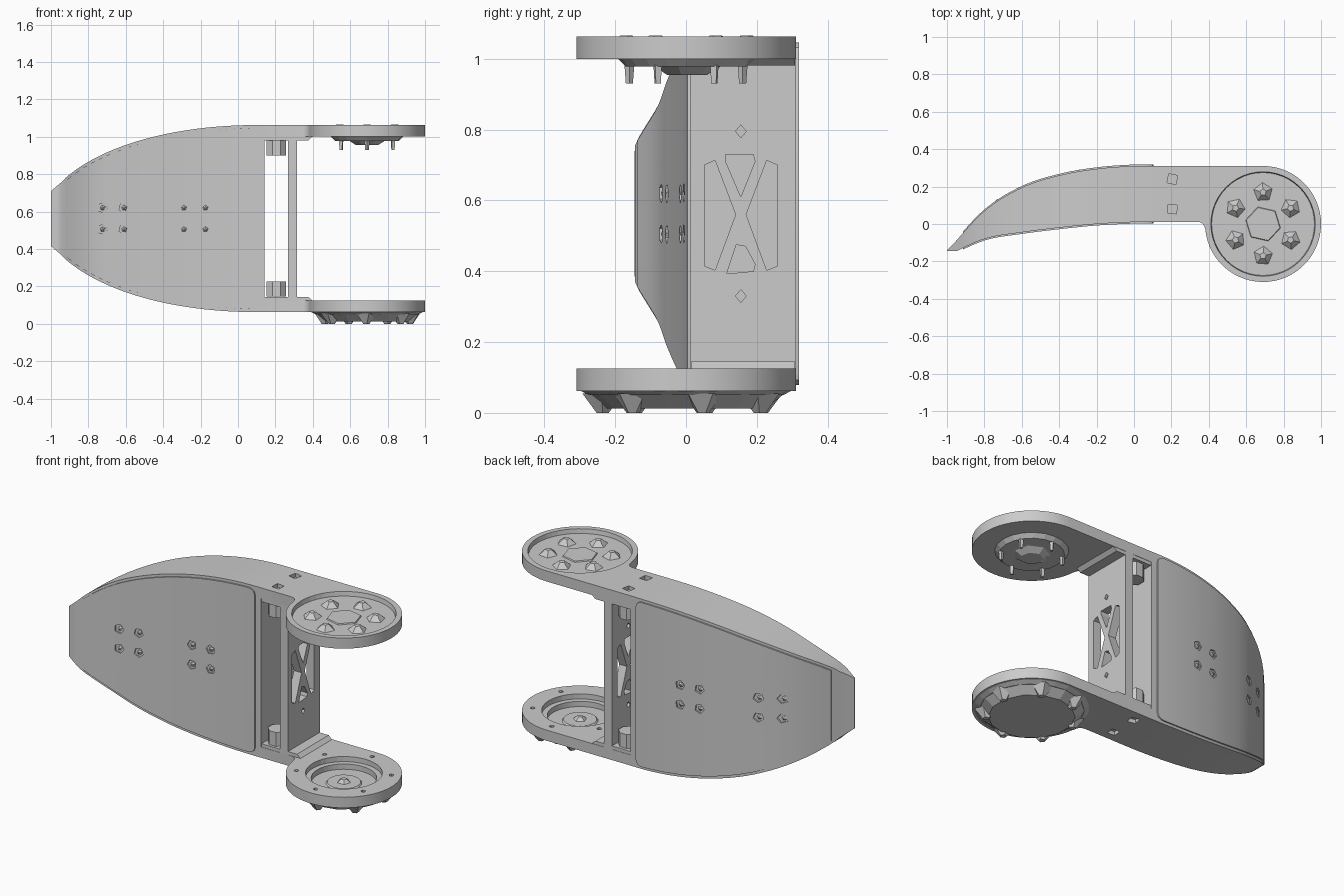
import bpy, bmesh, math
from mathutils import Matrix, Vector

old = bpy.data.objects.get("Cube")
if old:
    bpy.data.objects.remove(old, do_unlink=True)

grey = bpy.data.materials.new("light_grey")
grey.use_nodes = True
grey.diffuse_color = (0.6, 0.6, 0.6, 1)
grey.node_tree.nodes["Principled BSDF"].inputs["Base Color"].default_value = (0.6, 0.6, 0.6, 1)

MID, HUB = 0.5625, 0.69   # middle height, hub position on x


# ---- helpers ----
def finish(name, bm, angle=35):
    bmesh.ops.remove_doubles(bm, verts=bm.verts, dist=0.0002)
    bmesh.ops.recalc_face_normals(bm, faces=bm.faces)
    mesh = bpy.data.meshes.new(name)
    bm.to_mesh(mesh)
    bm.free()
    obj = bpy.data.objects.new(name, mesh)
    bpy.context.collection.objects.link(obj)
    mesh.materials.append(grey)
    smooth(obj, angle)
    return obj


def smooth(obj, angle):
    bpy.ops.object.select_all(action='DESELECT')
    obj.select_set(True)
    bpy.context.view_layer.objects.active = obj
    if angle:
        bpy.ops.object.shade_smooth_by_angle(angle=math.radians(angle))


def add_cone(bm, x, y, z0, z1, r0, r1, sides, turn=0.0):
    m = Matrix.Translation((x, y, (z0 + z1) / 2)) @ Matrix.Rotation(turn, 4, 'Z')
    bmesh.ops.create_cone(bm, cap_ends=True, segments=sides, radius1=r0, radius2=r1,
                          depth=z1 - z0, matrix=m)


def add_box(bm, x0, x1, y0, y1, z0, z1):
    m = Matrix.Translation(((x0 + x1) / 2, (y0 + y1) / 2, (z0 + z1) / 2))
    m = m @ Matrix.Diagonal((x1 - x0, y1 - y0, z1 - z0, 1))
    bmesh.ops.create_cube(bm, size=1, matrix=m)


def add_prism(bm, points, direction):
    face = bm.faces.new([bm.verts.new(p) for p in points])
    geo = bmesh.ops.extrude_face_region(bm, geom=[face])["geom"]
    verts = [g for g in geo if isinstance(g, bmesh.types.BMVert)]
    bmesh.ops.translate(bm, verts=verts, vec=Vector(direction))


def add_loft(bm, sections):
    rings = [[bm.verts.new(p) for p in s] for s in sections]
    for a, b in zip(rings, rings[1:]):
        for i in range(4):
            j = (i + 1) % 4
            bm.faces.new((a[i], a[j], b[j], b[i]))
    bm.faces.new(rings[0])
    bm.faces.new(rings[-1])


def carve(obj, cutter_bm, angle=35):
    cutter = finish("cutter", cutter_bm, 0)
    cutter.hide_render = True
    mod = obj.modifiers.new("cut", 'BOOLEAN')
    mod.operation, mod.solver, mod.object = 'DIFFERENCE', 'EXACT', cutter
    bpy.ops.object.select_all(action='DESELECT')
    bpy.context.view_layer.objects.active = obj
    obj.select_set(True)
    bpy.ops.object.modifier_apply(modifier=mod.name)
    bpy.data.objects.remove(cutter, do_unlink=True)
    smooth(obj, angle)


def around(count, radius, start=0.0):
    for i in range(count):
        a = start + math.tau * i / count
        yield HUB + radius * math.cos(a), radius * math.sin(a), a


# ---- shell outline ----
BACK = [-0.145, 0.07, 0.195, 0.26, 0.295, 0.31, 0.31]
FRONT = [-0.17, -0.08, -0.045, -0.02, 0.0, 0.01, 0.012]


def curve(table, x):
    t = (x + 1) / 0.2
    i = min(int(t), len(table) - 2)
    f = t - i
    p1, p2 = table[i], table[i + 1]
    p0 = table[i - 1] if i else 2 * p1 - p2
    p3 = table[min(i + 2, len(table) - 1)]
    return p1 + f / 2 * (p2 - p0 + f * (2 * p0 - 5 * p1 + 4 * p2 - p3
                                        + f * (3 * (p1 - p2) + p3 - p0)))


def front_y(x):
    return max(-0.145, curve(FRONT, x))


def back_y(x):
    return curve(BACK, x)


def half(x):
    if x < -0.92:
        return 0.147 + (x + 1) / 0.08 * 0.068
    return 0.5 * math.sqrt(1 - min(0, (x - 0.1) / 1.15) ** 2) - 0.015 * max(0, -x) ** 3


def section(x, y0, y1, h):
    return [(x, y0, MID - h), (x, y1, MID - h), (x, y1, MID + h), (x, y0, MID + h)]


# shell
bm = bmesh.new()
xs = [-1, -0.97, -0.945, -0.92] + [-0.9 + 0.04 * i for i in range(26)] + [0.143]
add_loft(bm, [section(x, front_y(x), back_y(x) + (0.004 if x == -1 else 0), half(x)) for x in xs])
finish("shell", bm, 30)

# front and back covers, with screw holes
for name, edge, out in (("front_cover", front_y, -1), ("back_cover", back_y, 1)):
    bm = bmesh.new()
    stops = [-0.915 + 0.041 * i for i in range(25)] + [0.085, 0.098, 0.105]
    trim = {0.085: 0.021, 0.098: 0.03, 0.105: 0.05}
    add_loft(bm, [section(x, edge(x) - out * 0.02, edge(x) + out * 0.008,
                          half(x) - trim.get(x, 0.016)) for x in stops])
    cover = finish(name, bm, 30)
    cut = bmesh.new()
    dots = bmesh.new()
    for i, x in enumerate((-0.725, -0.61, -0.29, -0.175)):
        for z in (0.505, 0.62):
            pts = [(x + 0.028 * math.cos(a + i), edge(x) - 0.015, z + 0.028 * math.sin(a + i))
                   for a in (math.tau * k / 5 for k in range(5))]
            if out < 0:
                pts = [(p[0], p[1] + 0.03, p[2]) for p in pts]
            add_prism(cut, pts, (0, out * 0.08, 0))
            m = Matrix.Translation((x, edge(x) + out * 0.002, z)) @ Matrix.Rotation(-out * math.pi / 2, 4, 'X')
            bmesh.ops.create_cone(dots, cap_ends=True, segments=5, radius1=0.02,
                                  radius2=0.004, depth=0.012, matrix=m)
    carve(cover, cut, 30)
    finish(name + "_screws", dots, 0)

# arm plates
outline = [(0.14, 0.31)]
outline += [(HUB + 0.31 * math.cos(a), 0.31 * math.sin(a))
            for a in (math.radians(90 - 265 * i / 44) for i in range(45))]
outline += [(0.372, -0.005), (0.36, 0.007), (0.343, 0.012), (0.14, 0.012)]

for name, low, high in (("upper_arm", 1.0, 1.0625), ("lower_arm", 0.0625, 0.125)):
    bm = bmesh.new()
    add_prism(bm, [(x, y, low) for x, y in outline], (0, 0, high - low))
    arm = finish(name, bm)
    cut = bmesh.new()
    for y in (0.08, 0.24):
        z = 1.06 if low > 0.5 else 0.065
        add_cone(cut, 0.205, y, z - 0.02, z + 0.02, 0.034, 0.034, 4, y * 9)
    if low > 0.5:
        add_cone(cut, HUB, 0, 1.037, 1.1, 0.275, 0.285, 48)
    else:
        add_cone(cut, HUB, 0, 0.095, 0.2, 0.205, 0.205, 40)
        for x, y, a in around(6, 0.255, 0.5):
            add_cone(cut, x, y, 0.1, 0.2, 0.014, 0.014, 5, a)
    carve(arm, cut)
    if low < 0.5:
        cut = bmesh.new()
        add_cone(cut, HUB, 0, 0.0, 0.2, 0.175, 0.175, 40)
        carve(arm, cut)

# window sills and sloped steps, mirrored about the middle height
bm = bmesh.new()
for s in (-1, 1):
    profile = [(0.14, 0.418), (0.375, 0.418), (0.4, 0.44), (0.14, 0.44)]
    add_prism(bm, [(x, 0.014, MID + s * h) for x, h in profile], (0, 0.294, 0))
finish("arm_steps", bm, 0)

# screw bosses inside the window
bm = bmesh.new()
for z in (0.145, 0.9):
    for y in (0.08, 0.24):
        add_cone(bm, 0.205, y, z, z + 0.082, 0.056, 0.056, 8, math.pi / 8)
finish("screw_bosses", bm, 0)

# cross wall with truss cutouts
bm = bmesh.new()
add_box(bm, 0.266, 0.316, 0.012, 0.31, 0.12, 1.005)
wall = finish("cross_wall", bm, 0)
side = [(0.052, 0.7), (0.082, 0.713), (0.14, 0.56), (0.082, 0.403), (0.052, 0.415)]
holes = [side, [(0.31 - y, z) for y, z in side],
         [(0.112, 0.73), (0.19, 0.73), (0.195, 0.71), (0.155, 0.61), (0.112, 0.71)],
         [(0.115, 0.393), (0.19, 0.4), (0.195, 0.42), (0.168, 0.47), (0.142, 0.475)]]
holes += [[(0.14, z), (0.155, z + 0.018), (0.17, z), (0.155, z - 0.018)] for z in (0.33, 0.795)]
cut = bmesh.new()
for hole in holes:
    add_prism(cut, [(0.2, y, z) for y, z in hole], (0.2, 0, 0))
carve(wall, cut, 0)

# faceted bolts and raised centre on the upper hub
bm = bmesh.new()
for i, (x, y, a) in enumerate(around(6, 0.17, math.pi / 6)):
    add_cone(bm, x, y, 1.03, 1.066, 0.06, 0.018, 5, a + i)
add_cone(bm, HUB, 0, 1.03, 1.043, 0.1, 0.092, 6, 0.3)
finish("upper_bolts", bm, 0)

# underside of the upper hub: disc, faceted boss and pins
bm = bmesh.new()
add_cone(bm, HUB, 0, 0.978, 1.003, 0.17, 0.195, 20)
add_cone(bm, HUB, 0, 0.955, 0.98, 0.06, 0.1, 7)
for x, y, a in around(6, 0.16, math.pi / 6):
    add_cone(bm, x, y, 0.93, 0.985, 0.01, 0.014, 4, a)
finish("upper_bearing", bm, 0)

# faceted cap under the lower hub
bm = bmesh.new()
add_cone(bm, HUB, 0, 0.05, 0.064, 0.275, 0.3, 24)
add_cone(bm, HUB, 0, 0.012, 0.052, 0.225, 0.275, 14)
for i, (x, y, a) in enumerate(around(7, 0.235, 0.2)):
    add_cone(bm, x, y, 0.0, 0.055, 0.018, 0.06, 5, a + i)
finish("lower_cap", bm, 0)

# inner floor details of the lower hub
bm = bmesh.new()
add_cone(bm, HUB, 0, 0.06, 0.072, 0.1, 0.09, 16)
add_cone(bm, HUB, 0, 0.07, 0.09, 0.04, 0.015, 5)
finish("lower_bearing", bm, 0)
